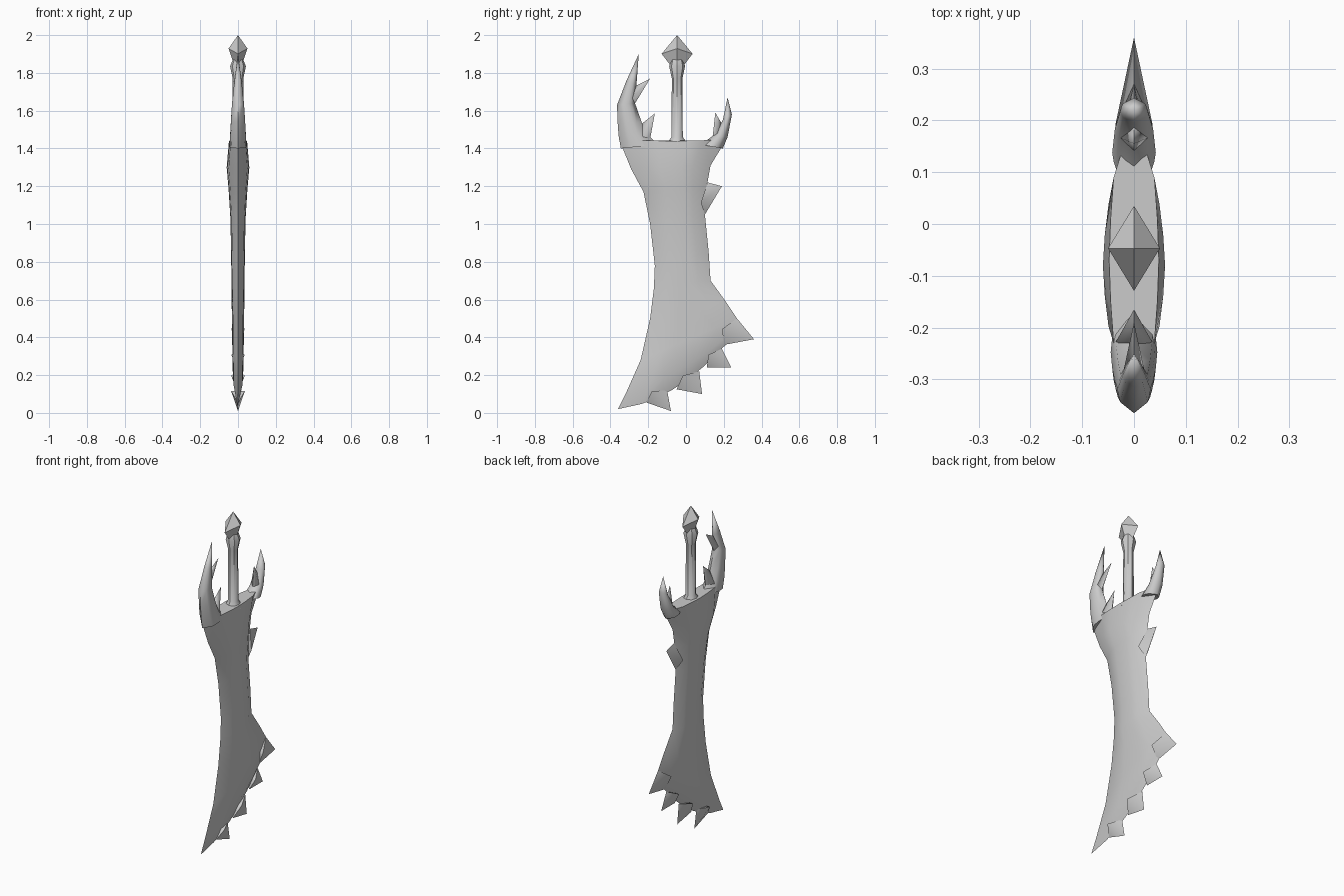
import bpy, bmesh
from math import sin, cos, tau, radians

cube = bpy.data.objects.get("Cube")
if cube:
    bpy.data.objects.remove(cube, do_unlink=True)

steel = bpy.data.materials.new("grey_steel")
steel.use_nodes = True
grey = (0.6, 0.6, 0.6, 1)
steel.diffuse_color = grey
steel.node_tree.nodes["Principled BSDF"].inputs["Base Color"].default_value = grey


def finish(bm, name, sharp_angle):
    """Clean the mesh, shade it and link it as an object."""
    bmesh.ops.remove_doubles(bm, verts=bm.verts[:], dist=0.0005)
    bmesh.ops.recalc_face_normals(bm, faces=bm.faces[:])
    for face in bm.faces:
        face.smooth = sharp_angle > 0
    mesh = bpy.data.meshes.new(name)
    bm.to_mesh(mesh)
    bm.free()
    if sharp_angle:
        mesh.set_sharp_from_angle(angle=radians(sharp_angle))
    mesh.materials.append(steel)
    obj = bpy.data.objects.new(name, mesh)
    bpy.context.collection.objects.link(obj)
    return obj


def loft(bm, rings):
    """Skin a list of closed rings and cap both ends."""
    loops = [[bm.verts.new(p) for p in ring] for ring in rings]
    count = len(loops[0])
    for lower, upper in zip(loops, loops[1:]):
        for i in range(count):
            j = (i + 1) % count
            bm.faces.new((lower[i], lower[j], upper[j], upper[i]))
    bm.faces.new(loops[0])
    bm.faces.new(loops[-1])


# Lens section: fraction across the blade, share of the half thickness
SECTION = [(0, 0), (0.22, 0.82), (0.36, 0.94), (0.5, 1), (0.64, 0.94), (0.78, 0.82), (1, 0)]


def lens_ring(front_y, front_z, back_y, back_z, half, sag=0):
    def point(f, x):
        y = front_y + (back_y - front_y) * f
        z = front_z + (back_z - front_z) * f - sag * 4 * f * (1 - f)
        return (x, y, z)
    right = [point(f, half * k) for f, k in SECTION]
    left = [point(f, -half * k) for f, k in SECTION[-2:0:-1]]
    return right + left


def lens_part(name, rows):
    bm = bmesh.new()
    loft(bm, [lens_ring(*row) for row in rows])
    return finish(bm, name, 75)


def spike(name, base_a, base_b, tip, half):
    """Flat pyramid whose ridge starts inside the blade."""
    (ay, az), (by, bz), (ty, tz) = base_a, base_b, tip
    my, mz = (ay + by) / 2, (az + bz) / 2
    ridge = (my + 0.35 * (my - ty), mz + 0.35 * (mz - tz))
    bm = bmesh.new()
    a, b, t = [bm.verts.new((0, *p)) for p in (base_a, base_b, tip)]
    r, l = [bm.verts.new((side * half, *ridge)) for side in (1, -1)]
    for tri in ((a, r, t), (r, b, t), (b, l, t), (l, a, t), (a, l, r), (b, r, l)):
        bm.faces.new(tri)
    return finish(bm, name, 75)


def turned(name, rings, sides, sharp_angle, tilt=0):
    """Stack of elliptical rings around the grip axis."""
    bm = bmesh.new()
    stack = []
    for z, rx, ry in rings:
        lift = tilt if 0 < z < 2 else 0
        stack.append([(rx * cos(tau * i / sides), -0.047 + ry * sin(tau * i / sides),
                       z + lift * cos(2 * tau * i / sides)) for i in range(sides)])
    loft(bm, stack)
    return finish(bm, name, sharp_angle)


# Blade with its widened shoulder and slanted lower edge
lens_part("blade", [
    (-0.355, 1.45, 0.215, 1.45, 0.048, 0.01),
    (-0.29, 1.29, 0.13, 1.31, 0.06),
    (-0.225, 1.17, 0.11, 1.2, 0.05),
    (-0.19, 1.0, 0.1, 1.05, 0.04),
    (-0.165, 0.78, 0.12, 0.85, 0.036),
    (-0.17, 0.66, 0.13, 0.7, 0.035),
    (-0.19, 0.5, 0.21, 0.59, 0.033),
    (-0.24, 0.28, 0.27, 0.5, 0.031),
    (-0.32, 0.1, 0.25, 0.43, 0.028, 0.04),
    (-0.36, 0.02, 0.215, 0.365, 0, 0.07),
])

# Upright claws on both shoulders
lens_part("front_claw", [
    (-0.345, 1.4, -0.15, 1.42, 0.045),
    (-0.357, 1.47, -0.2, 1.47, 0.042),
    (-0.362, 1.54, -0.235, 1.54, 0.038),
    (-0.365, 1.63, -0.27, 1.64, 0.032),
    (-0.315, 1.76, -0.262, 1.74, 0.02),
    (-0.25, 1.9, -0.25, 1.9, 0),
])
lens_part("back_claw", [
    (0.195, 1.4, 0.08, 1.42, 0.042),
    (0.22, 1.46, 0.145, 1.47, 0.037),
    (0.243, 1.58, 0.195, 1.55, 0.026),
    (0.22, 1.67, 0.22, 1.67, 0),
])

# Teeth along the lower edge
teeth = [
    ((0.27, 0.5), (0.2, 0.36), (0.36, 0.39)),
    ((0.19, 0.34), (0.11, 0.24), (0.24, 0.24)),
    ((0.07, 0.22), (-0.05, 0.125), (0.085, 0.1)),
    ((-0.1, 0.12), (-0.21, 0.055), (-0.08, 0.01)),
]
for number, tooth in enumerate(teeth, 1):
    spike(f"tooth_{number}", *tooth, 0.036)

# Barbs on the back edge and the claws
spike("back_barb", (0.1, 1.05), (0.115, 1.22), (0.19, 1.2), 0.036)
spike("front_claw_lower_barb", (-0.235, 1.53), (-0.19, 1.45), (-0.165, 1.585), 0.036)
spike("front_claw_upper_barb", (-0.268, 1.73), (-0.275, 1.63), (-0.19, 1.77), 0.024)
spike("back_claw_barb", (0.19, 1.53), (0.14, 1.45), (0.155, 1.59), 0.032)

# Grip with its foot and collar
turned("grip", [(1.42, 0.05, 0.06), (1.46, 0.03, 0.03), (1.77, 0.028, 0.028),
                (1.835, 0.042, 0.042), (1.87, 0.028, 0.032)], 8, 40)

# Faceted pommel
turned("pommel", [(1.855, 0.03, 0.036), (1.915, 0.05, 0.082), (2, 0, 0)], 4, 0, 0.014)
